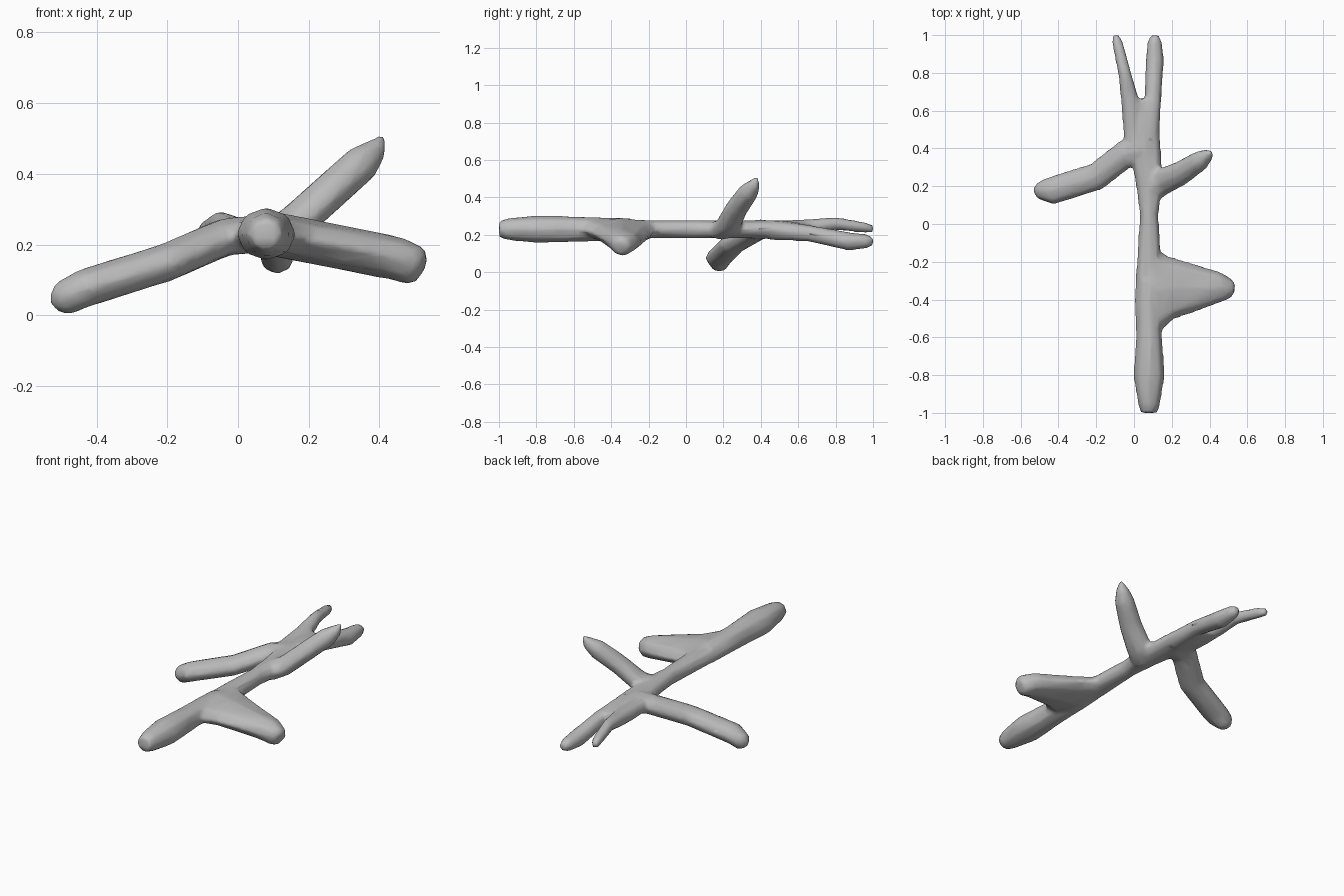
import bpy, bmesh, math
from mathutils import Vector

default_cube = bpy.data.objects.get("Cube")
if default_cube:
    bpy.data.objects.remove(default_cube)

driftwood = bpy.data.materials.new("driftwood grey")
driftwood.use_nodes = True
driftwood.diffuse_color = (0.5, 0.5, 0.5, 1)
shader = driftwood.node_tree.nodes["Principled BSDF"]
shader.inputs["Base Color"].default_value = driftwood.diffuse_color

SIDES = 8
UP = Vector((0, 0, 1))
bm = bmesh.new()


def add_ring(centre, tangent, width, depth):
    """One oval cross-section, square to the direction of growth."""
    side = tangent.cross(UP).normalized()
    above = side.cross(tangent)
    angles = [math.tau * k / SIDES for k in range(SIDES)]
    return [bm.verts.new(centre + side * width * math.cos(angle)
                         + above * min(width, depth) * math.sin(angle))
            for angle in angles]


def add_limb(path, widths, depth, blunt):
    """Loft ovals along a path; depth caps their thickness, and the
    last point is a tip whose size is the blunt share of the one before."""
    points = [Vector(point) for point in path]
    sizes = widths + [widths[-1] * blunt]
    last = len(points) - 1
    rings = []
    for i, (point, size) in enumerate(zip(points, sizes)):
        tangent = (points[min(i + 1, last)] - points[max(i - 1, 0)]).normalized()
        thickness = depth * blunt if i == last else depth
        rings.append(add_ring(point, tangent, size, thickness))
    for lower, upper in zip(rings, rings[1:]):
        for k in range(SIDES):
            following = (k + 1) % SIDES
            bm.faces.new((lower[k], lower[following], upper[following], upper[k]))
    bm.faces.new(rings[0][::-1])
    bm.faces.new(rings[-1])


def along_stem(*stations):
    """Points on the straight axis of the stem."""
    return [(0.08, y, 0.23) for y in stations]


# swollen front end of the stem
add_limb(along_stem(-0.3, -0.6, -0.8, -0.95, -1), [0.06, 0.07, 0.085, 0.06],
         depth=0.075, blunt=0.75)

# slender middle of the stem, widening where the limbs branch off
add_limb(along_stem(-0.6, -0.4, -0.1, 0.05, 0.2)
         + [(0.06, 0.4, 0.23), (0.045, 0.55, 0.225), (0.05, 0.66, 0.22)],
         [0.07, 0.08, 0.06, 0.05, 0.07, 0.085, 0.09], depth=0.05, blunt=0.7)

# rear fork: a slim right prong and a lower, thicker left prong
add_limb([(0, 0.45, 0.23), (-0.02, 0.65, 0.24), (-0.05, 0.8, 0.26),
          (-0.085, 0.95, 0.24), (-0.1, 1, 0.23)],
         [0.055, 0.05, 0.035, 0.03], depth=0.045, blunt=0.7)
add_limb([(0.08, 0.45, 0.225), (0.1, 0.65, 0.21), (0.11, 0.87, 0.165),
          (0.11, 0.96, 0.165), (0.11, 1, 0.165)],
         [0.055, 0.045, 0.05, 0.04], depth=0.055, blunt=0.6)

# front left limb, spreading into a broad web at its root
add_limb([(0.1, -0.35, 0.23), (0.2, -0.34, 0.21), (0.45, -0.335, 0.16),
          (0.5, -0.345, 0.14), (0.52, -0.35, 0.13)],
         [0.24, 0.17, 0.085, 0.06], depth=0.063, blunt=0.7)

# raised left limb, ending in a point
add_limb([(0.08, 0.18, 0.22), (0.15, 0.225, 0.25), (0.25, 0.27, 0.34),
          (0.35, 0.335, 0.43), (0.39, 0.365, 0.47), (0.415, 0.38, 0.51)],
         [0.075, 0.075, 0.065, 0.055, 0.035], depth=0.055, blunt=0.2)

# drooping right limb, reaching the ground
add_limb([(0.06, 0.4, 0.23), (-0.04, 0.375, 0.22), (-0.2, 0.25, 0.15),
          (-0.44, 0.175, 0.075), (-0.5, 0.18, 0.043), (-0.525, 0.185, 0.03)],
         [0.1, 0.075, 0.075, 0.075, 0.05], depth=0.055, blunt=0.4)

mesh = bpy.data.meshes.new("branch")
bm.to_mesh(mesh)
bm.free()
mesh.materials.append(driftwood)
branch = bpy.data.objects.new("branch", mesh)
bpy.context.collection.objects.link(branch)

# fuse the limbs into one skin, soften the joints, thin out the facets
fuse = branch.modifiers.new("fuse", "REMESH")
fuse.mode = "VOXEL"
fuse.voxel_size = 0.012
fuse.use_smooth_shade = True
soften = branch.modifiers.new("soften", "SMOOTH")
soften.iterations = 6
thin = branch.modifiers.new("thin", "DECIMATE")
thin.ratio = 0.12
